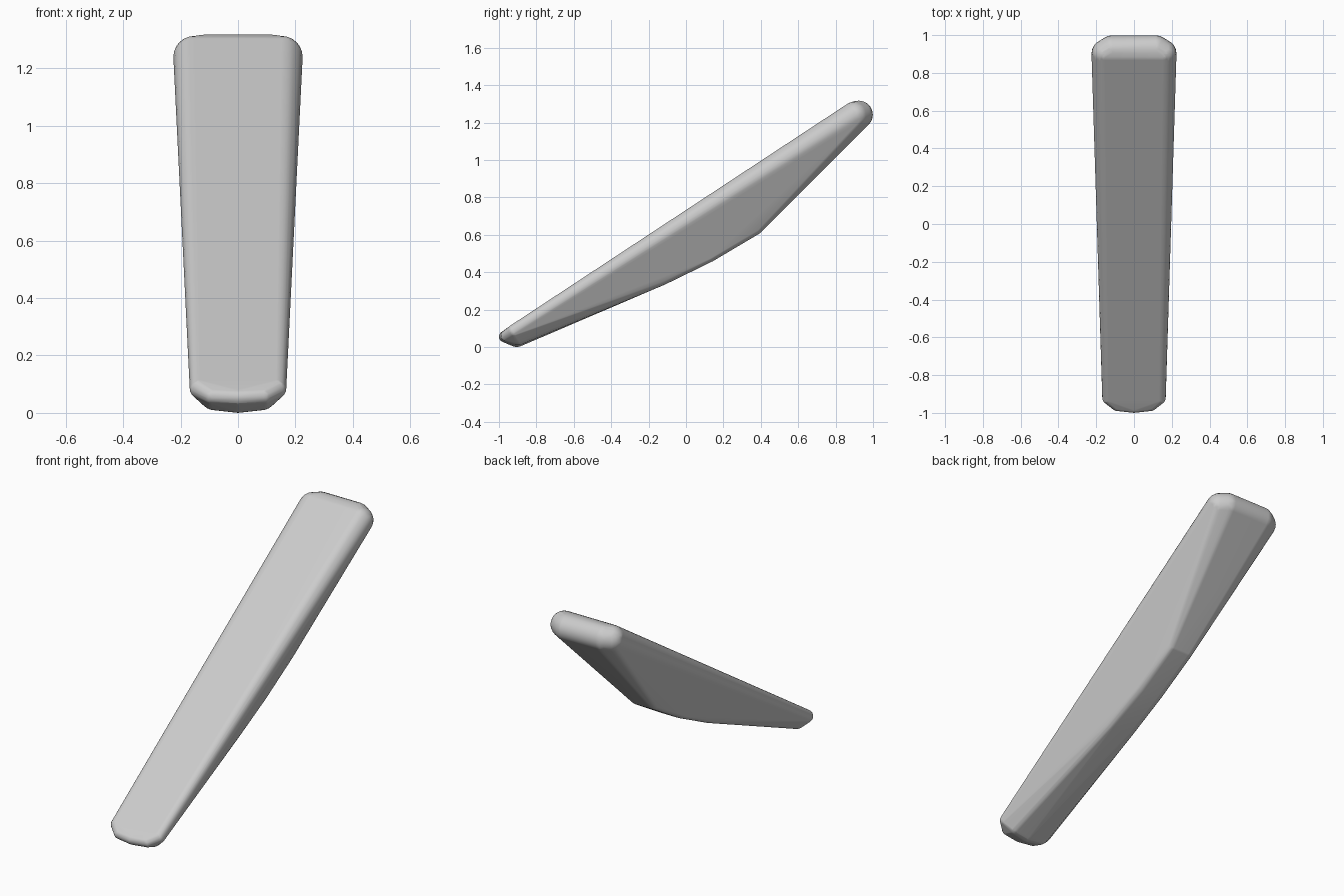
import bpy, bmesh
from mathutils import Matrix

if "Cube" in bpy.data.objects:
    bpy.data.objects.remove(bpy.data.objects["Cube"])

# Rounded corners of the wedge bar: half-spacing x, y, z, radius
corners = [
    # upper end
    (0.152, 0.903, 1.239, 0.073),
    (0.115, 0.924, 1.242, 0.075),
    # narrow keel along the underside
    (0.05, 0.37, 0.645, 0.045),
    (0.05, 0.12, 0.497, 0.045),
    (0.055, -0.13, 0.375, 0.045),
    # lower end
    (0.133, -0.92, 0.085, 0.035),
    (0.08, -0.90, 0.065, 0.056),
    (0.0, -0.905, 0.06, 0.06),
    (0.09, -0.96, 0.06, 0.03),
    (0.0, -0.97, 0.055, 0.03),
]

bm = bmesh.new()
for x, y, z, r in corners:
    for side in ((-1, 1) if x else (1,)):
        bmesh.ops.create_uvsphere(bm, u_segments=20, v_segments=12, radius=r,
                                  matrix=Matrix.Translation((side * x, y, z)))

# Keep only the points, then wrap them in one smooth convex skin
for e in bm.edges[:]:
    bm.edges.remove(e)
bmesh.ops.remove_doubles(bm, verts=bm.verts[:], dist=0.0005)
bmesh.ops.convex_hull(bm, input=bm.verts[:])
loose = [v for v in bm.verts if not v.link_faces]
bmesh.ops.delete(bm, geom=loose, context='VERTS')
bmesh.ops.recalc_face_normals(bm, faces=bm.faces[:])

mesh = bpy.data.meshes.new("wedge_bar")
bm.to_mesh(mesh)
bm.free()
bar = bpy.data.objects.new("wedge_bar", mesh)
bpy.context.collection.objects.link(bar)

# Smooth shading with face-weighted normals so the broad sides stay flat
bpy.context.view_layer.objects.active = bar
bar.select_set(True)
bpy.ops.object.shade_smooth_by_angle(angle=0.7)
wn = bar.modifiers.new("flat_sides", 'WEIGHTED_NORMAL')
wn.keep_sharp = True
